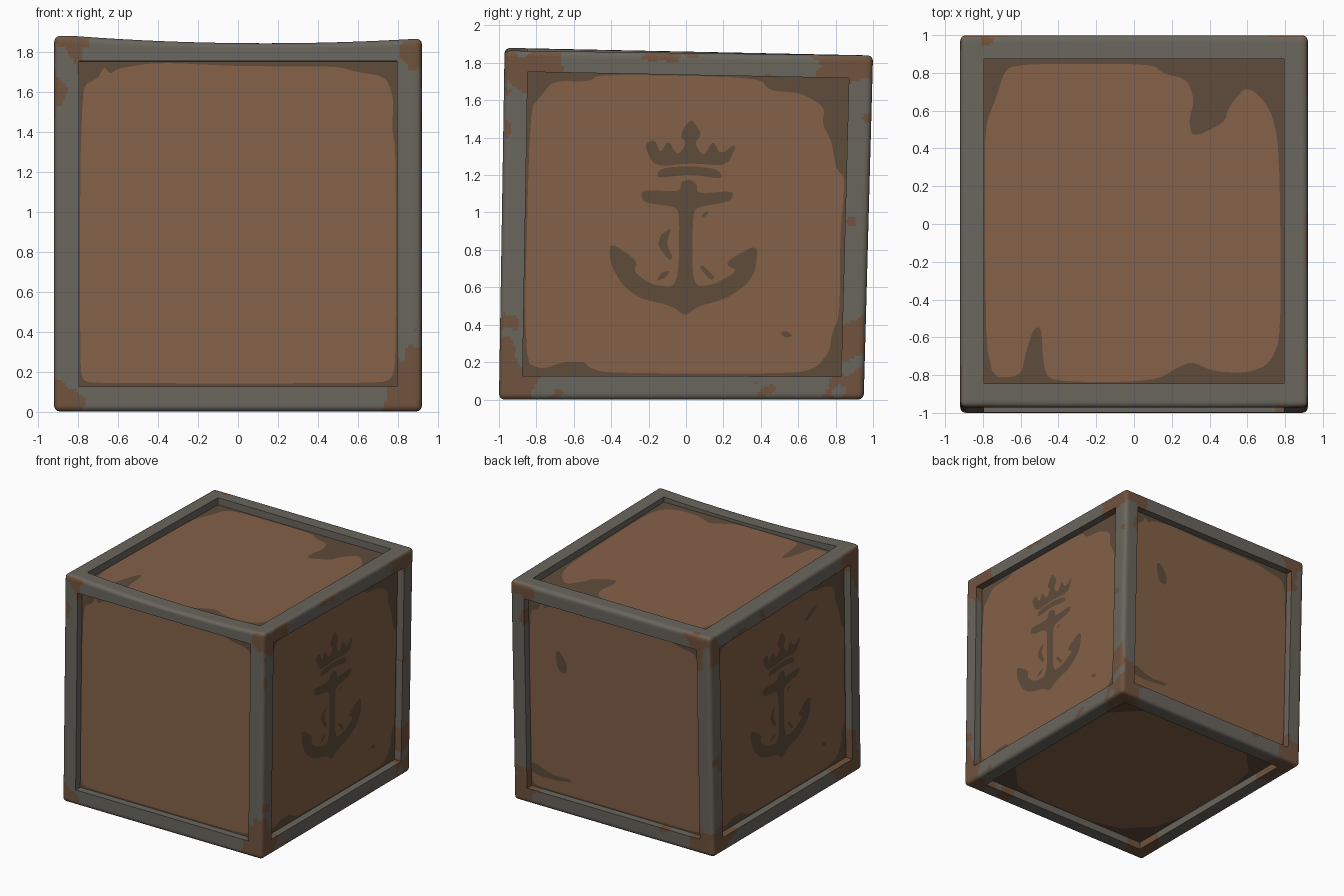
import bpy, bmesh, math
from mathutils import Vector, noise

if "Cube" in bpy.data.objects:
    bpy.data.objects.remove(bpy.data.objects["Cube"])

H = Vector((0.92, 0.98, 0.93))      # half size of the straight crate
C = Vector((0, 0, 0.93))
EDGE, DEPTH, ROUND = 0.125, 0.06, 0.03

X, Y, Z = Vector((1, 0, 0)), Vector((0, 1, 0)), Vector((0, 0, 1))
# Each side: right direction, up direction, outward normal
SIDES = {"front": (X, Z, -Y), "right": (Y, Z, X), "back": (-X, Z, Y),
         "left": (-Y, Z, -X), "top": (X, Y, Z), "bottom": (X, -Y, -Z)}


def srgb(r, g, b):
    return [((c / 255 + 0.055) / 1.055) ** 2.4 for c in (r, g, b)] + [1]


def material(name, rgb):
    m = bpy.data.materials.new(name)
    m.diffuse_color = srgb(*rgb)
    m.use_nodes = True
    m.node_tree.nodes["Principled BSDF"].inputs["Base Color"].default_value = m.diffuse_color
    return m


GREY = material("weathered_grey", (106, 102, 94))
RUST = material("rust_brown", (112, 83, 62))
PAINT = material("warm_brown", (132, 97, 72))
STAIN = material("dark_stain", (94, 76, 59))


def half(v):
    return abs(v.dot(H))


def warp(p):
    """Lean and taper the whole crate a little."""
    t = p.z / 1.86
    return Vector((p.x, p.y * (0.995 + 0.01 * t) - 0.025 + 0.04 * t,
                   p.z * (1 - 0.011 * p.y / 0.98)))


def finish(bm, name, mats, smooth=False):
    me = bpy.data.meshes.new(name)
    bm.to_mesh(me)
    bm.free()
    for m in mats:
        me.materials.append(m)
    ob = bpy.data.objects.new(name, me)
    bpy.context.collection.objects.link(ob)
    if smooth:
        bpy.ops.object.select_all(action='DESELECT')
        ob.select_set(True)
        bpy.context.view_layer.objects.active = ob
        bpy.ops.object.shade_smooth_by_angle(angle=math.radians(40))
    return ob


def ticks(h):
    """Grid lines across a side, with lines exactly on the frame's inner edges."""
    rim = [EDGE * i / 9 for i in range(10)]
    n = round((2 * h - 2 * EDGE) / 0.016)
    mid = [-h + EDGE + (2 * h - 2 * EDGE) * i / n for i in range(1, n)]
    return [-h + r for r in rim] + mid + [h - r for r in reversed(rim)]


def round_box(p):
    inner = Vector([max(-h + ROUND, min(h - ROUND, c)) for c, h in zip(p, H)])
    d = p - inner
    return inner + d.normalized() * ROUND


def is_rusty(p, n):
    """Rust gathers at the corners, and in spots on the two marked sides."""
    if n.z > 0.6:
        return (p - Vector((-0.78, 0.95, 1.86))).length < 0.03
    q = p - C
    gaps = sorted(h - abs(c) for c, h in zip(q, H))
    f = noise.noise(p * 4.5) + 0.4 * noise.noise(p * 13)
    reach = 0.24 if p.z < 0.93 else 0.15
    if abs(n.x) > 0.6:
        return gaps[2] < 0.27 + 0.45 * f or f > 0.42
    return gaps[2] < reach + 0.3 * f


# Frame: rounded box shell with an opening in each side
bm = bmesh.new()
for U, V, N in SIDES.values():
    ta, tb = ticks(half(U)), ticks(half(V))
    ea, eb = half(U) - EDGE, half(V) - EDGE
    grid = {}

    def vert(i, j):
        if (i, j) not in grid:
            grid[i, j] = bm.verts.new(C + round_box(U * ta[i] + V * tb[j] + N * half(N)))
        return grid[i, j]

    for i in range(len(ta) - 1):
        for j in range(len(tb) - 1):
            ma, mb = (ta[i] + ta[i + 1]) / 2, (tb[j] + tb[j + 1]) / 2
            if abs(ma) > ea or abs(mb) > eb:
                f = bm.faces.new((vert(i, j), vert(i + 1, j), vert(i + 1, j + 1), vert(i, j + 1)))
                f.material_index = int(is_rusty(f.calc_center_median(), N))
bmesh.ops.remove_doubles(bm, verts=bm.verts, dist=0.0005)
# Inner walls of the openings
rim = [e for e in bm.edges if e.is_boundary]
new = bmesh.ops.extrude_edge_only(bm, edges=rim)["geom"]
for v in [g for g in new if isinstance(g, bmesh.types.BMVert)]:
    q = v.co - C
    k = min(range(3), key=lambda i: H[i] - abs(q[i]))
    v.co[k] -= math.copysign(0.09, q[k])
bmesh.ops.recalc_face_normals(bm, faces=bm.faces)
for v in bm.verts:                     # sagging front top rail
    sag = max(0, (v.co.z - 1.735) / 0.125) * (0.5 - v.co.y / 1.96)
    s = max(0, 1 - (v.co.x / 0.92 - 0.15) ** 2 / 1.1)
    v.co.z -= 0.037 * sag * s
    v.co = warp(v.co)
finish(bm, "frame", [GREY, RUST], True)


def soften(pts, rounds=2, q=0.2):
    """Cut the corners of a closed outline."""
    for _ in range(rounds):
        out = []
        for a, b in zip(pts, pts[1:] + pts[:1]):
            a, b = Vector(a), Vector(b)
            out += [a.lerp(b, q), a.lerp(b, 1 - q)]
        pts = out
    return pts


def plate(name, side, pts, mat, lift=0.0, rounds=2):
    """Flat cut-out lying on a panel; side outlines use z as height."""
    U, V, N = SIDES[side]
    off = 0.93 if abs(N.z) < 0.5 else 0
    bm = bmesh.new()
    vs = [bm.verts.new(warp(C + U * p[0] + V * (p[1] - off) + N * (half(N) - DEPTH + lift)))
          for p in soften(pts, rounds)]
    f = bm.faces.new(vs)
    f.normal_update()
    M = warp(C + N) - warp(C)
    if f.normal.dot(M) < 0:
        f.normal_flip()
    bmesh.ops.triangulate(bm, faces=[f])
    finish(bm, name, [mat])


FRONT = [(-.79, .2), (-.77, .15), (-.7, .14), (.7, .14), (.77, .16), (.79, .25), (.79, 1.3),
         (.77, 1.4), (.78, 1.55), (.74, 1.66), (.6, 1.68), (.5, 1.71), (0, 1.71), (-.4, 1.73),
         (-.6, 1.7), (-.64, 1.67), (-.67, 1.71), (-.7, 1.65), (-.77, 1.62), (-.78, 1.5), (-.79, 1.2)]
SIDE = [(-.85, .2), (-.75, .16), (-.64, .2), (-.52, .2), (-.5, .17), (-.4, .14), (.6, .14),
        (.72, .17), (.79, .26), (.8, .36), (.84, .45), (.83, .9), (.85, 1.2), (.8, 1.24),
        (.77, 1.4), (.72, 1.48), (.73, 1.58), (.6, 1.65), (.43, 1.66), (.38, 1.73), (-.48, 1.73),
        (-.52, 1.69), (-.72, 1.69), (-.79, 1.6), (-.84, 1.54)]
TOP = [(-.78, -.82), (-.6, -.82), (-.57, -.68), (-.53, -.56), (-.49, -.56), (-.48, -.75),
       (-.45, -.845), (.1, -.845), (.25, -.76), (.31, -.74), (.42, -.79), (.6, -.8), (.72, -.75),
       (.78, -.6), (.77, .4), (.72, .6), (.6, .72), (.5, .6), (.48, .52), (.31, .44), (.29, .53),
       (.32, .64), (.28, .75), (.15, .78), (.1, .83), (-.55, .83), (-.68, .81), (-.73, .65),
       (-.79, .5), (-.79, 0)]
PLAIN = [(-.79, -.84), (.79, -.84), (.79, .84), (-.79, .84)]
OUTLINES = {"front": FRONT, "back": FRONT, "right": SIDE, "left": SIDE, "top": TOP, "bottom": PLAIN}

# Recessed panels: dark board with the worn paint layer on it
for side, outline in OUTLINES.items():
    U, V, N = SIDES[side]
    a, b = half(U) - EDGE + 0.003, half(V) - EDGE + 0.003
    off = 0.93 if abs(N.z) < 0.5 else 0
    plate(side + "_panel", side, [(-a, off - b), (a, off - b), (a, off + b), (-a, off + b)], STAIN, 0, 0)
    plate(side + "_paint", side, outline, PAINT, 0.004)

# Painted anchor mark on both sides
CROWN = [(-.23, 1.36), (-.17, 1.39), (-.14, 1.31), (-.1, 1.39), (-.05, 1.3), (0, 1.37), (-.04, 1.41),
         (.02, 1.51), (.08, 1.42), (.04, 1.37), (.09, 1.3), (.14, 1.39), (.18, 1.31), (.27, 1.38),
         (.22, 1.25), (.02, 1.265), (-.17, 1.24)]
BAND = [(-.16, 1.18), (-.14, 1.235), (.02, 1.25), (.17, 1.235), (.2, 1.18), (.02, 1.205)]
ANCHOR = [(-.24, 1.12), (-.03, 1.11), (-.03, 1.16), (.02, 1.18), (.06, 1.15), (.06, 1.1), (.26, 1.12),
          (.24, 1.06), (.06, 1.03), (.04, .98), (.045, .61), (.15, .61), (.29, .69), (.21, .73),
          (.39, .84), (.385, .7), (.34, .62), (.23, .54), (.08, .5), (.01, .445), (-.06, .5),
          (-.24, .54), (-.34, .62), (-.4, .74), (-.4, .84), (-.25, .74), (-.27, .68), (-.17, .61),
          (-.03, .6), (-.03, .98), (-.05, 1.03), (-.23, 1.05)]
CHIPS = [[(-.07, .92), (-.13, .88), (-.145, .82), (-.08, .74), (-.06, .76), (-.1, .83)],
         [(.08, .97), (.1, 1), (.13, 1.01), (.11, .98)],
         [(.08, .71), (.1, .72), (.17, .65), (.14, .64)],
         [(-.15, .63), (-.12, .68), (-.07, .69), (-.1, .65)],
         [(.52, .36), (.56, .37), (.59, .34), (.55, .33)]]
for side in ("right", "left"):
    for i, pts in enumerate([CROWN, BAND, ANCHOR] + CHIPS):
        plate(f"{side}_mark_{i}", side, pts, STAIN, 0.008)
plate("left_scratch", "left", [(.32, 1.47), (.46, 1.55), (.5, 1.53), (.36, 1.45)], STAIN, 0.008)

# Stains on the back panel
plate("back_spot", "back", [(-.55, 1.33), (-.51, 1.35), (-.44, 1.25), (-.45, 1.16), (-.53, 1.18)], STAIN, 0.008)
plate("back_streak", "back", [(-.79, .35), (-.6, .27), (-.42, .28), (-.43, .25), (-.62, .23), (-.79, .24)],
      STAIN, 0.008)
